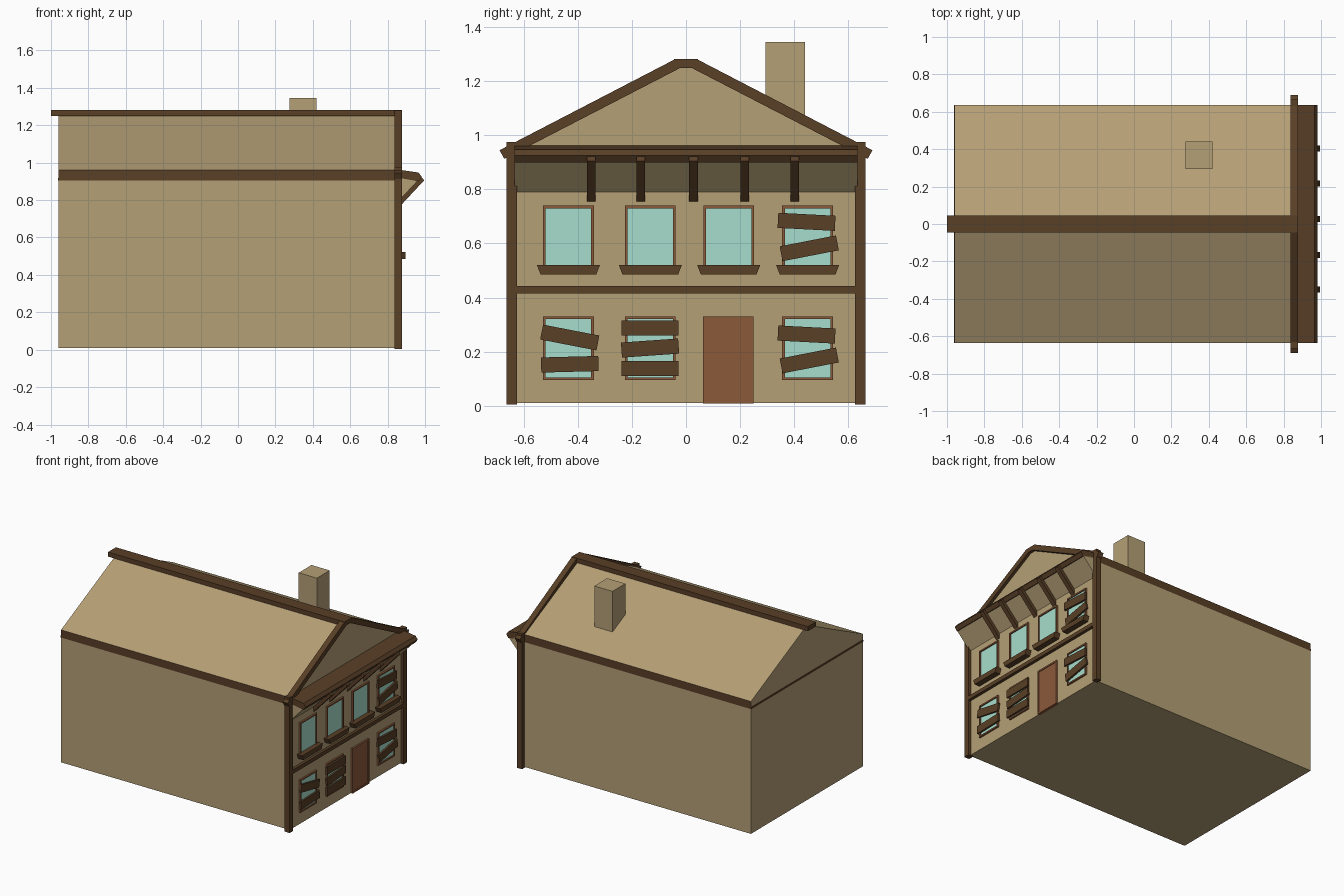
import bpy, bmesh, math
from mathutils import Matrix, Vector

cube = bpy.data.objects.get("Cube")
if cube:
    bpy.data.objects.remove(cube, do_unlink=True)


def material(name, r, g, b):
    m = bpy.data.materials.new(name)
    m.use_nodes = True
    m.diffuse_color = (r, g, b, 1)
    m.node_tree.nodes["Principled BSDF"].inputs["Base Color"].default_value = (r, g, b, 1)
    return m


TAN = material("tan plaster", 0.46, 0.35, 0.18)
WOOD = material("dark timber", 0.1, 0.05, 0.02)
DOOR = material("red brown wood", 0.26, 0.1, 0.042)
GLASS = material("pale green glass", 0.39, 0.73, 0.61)


def finish(name, bm, *mats):
    bmesh.ops.recalc_face_normals(bm, faces=bm.faces)
    me = bpy.data.meshes.new(name)
    bm.to_mesh(me)
    bm.free()
    for m in mats:
        me.materials.append(m)
    ob = bpy.data.objects.new(name, me)
    bpy.context.collection.objects.link(ob)
    return ob


def box(name, mat, x, y, z, angle=0):
    """Box from (min, max) ranges, turned about x through its centre."""
    bm = bmesh.new()
    bmesh.ops.create_cube(bm, size=1)
    size = [r[1] - r[0] for r in (x, y, z)]
    mid = Vector([(r[0] + r[1]) / 2 for r in (x, y, z)])
    bm.transform(Matrix.Translation(mid) @ Matrix.Rotation(math.radians(angle), 4, 'X')
                 @ Matrix.Diagonal((*size, 1)))
    return finish(name, bm, mat)


def prism(points, axis, lo, hi):
    """Profile in (y, z) pushed along x, or in (x, z) pushed along y."""
    bm = bmesh.new()
    place = (lambda p, d: (d, *p)) if axis == 'X' else (lambda p, d: (p[0], d, p[1]))
    face = bm.faces.new([bm.verts.new(place(p, lo)) for p in points])
    ext = bmesh.ops.extrude_face_region(bm, geom=[face])
    shift = Vector((hi - lo, 0, 0) if axis == 'X' else (0, hi - lo, 0))
    bmesh.ops.translate(bm, vec=shift, verts=[v for v in ext["geom"] if isinstance(v, bmesh.types.BMVert)])
    return bm


WALL = 0.855      # facade plane
BACK = -0.96
HALF = 0.635
EAVE = 0.96
FRONT = 0.876     # outer face of the trim

# House body, with the eaves band as dark side faces
half = [(HALF, 0.01), (HALF, 0.905), (HALF, EAVE)]
bm = prism(half + [(0, 1.265)] + [(-y, z) for y, z in reversed(half)], 'X', BACK, WALL)
bmesh.ops.recalc_face_normals(bm, faces=bm.faces)
for f in bm.faces:
    if abs(f.normal.y) > 0.9 and f.calc_center_median().z > 0.9:
        f.material_index = 1
finish("house_body", bm, TAN, WOOD)
box("back_eave_strip", WOOD, (BACK - 0.003, BACK + 0.01), (-HALF, HALF), (0.905, 0.918))

# Roof timbers and chimney
box("ridge_beam", WOOD, (-1, FRONT), (-0.045, 0.045), (1.25, 1.282))
box("chimney", TAN, (0.275, 0.42), (0.295, 0.44), (1.0, 1.345))
for side, s in (("left", 1), ("right", -1)):
    rafter = [(0, 1.282), (0.04, 1.282), (0.69, 0.945), (0.672, 0.913), (0.02, 1.25), (0, 1.25)]
    finish("gable_rafter_" + side, prism([(s * y, z) for y, z in rafter], 'X', 0.836, FRONT), WOOD)
    box("corner_post_" + side, WOOD, (0.836, FRONT), sorted((s * 0.625, s * 0.665)), (0.005, 0.975))

# Facade band between the floors
box("floor_beam", WOOD, (WALL - 0.01, FRONT), (-HALF, HALF), (0.415, 0.443))

# Awning: sloped board, plaster soffit and struts
board = [(WALL, 0.963), (0.965, 0.947), (0.982, 0.925), (0.965, 0.9), (WALL, 0.92)]
finish("awning_board", prism(board, 'Y', -HALF, HALF), WOOD)
soffit = [(WALL, 0.79), (0.962, 0.905), (WALL, 0.93)]
finish("awning_soffit", prism(soffit, 'Y', -HALF, HALF), TAN)
strut = [(WALL, 0.755), (0.995, 0.905), (0.983, 0.922), (0.965, 0.92), (WALL, 0.8)]
for y in (-0.35, -0.167, 0.028, 0.217, 0.403):
    finish("awning_strut", prism(strut, 'Y', y - 0.016, y + 0.016), WOOD)


def frame(name, y, half_w, z0, z1, t):
    """Four bars round an opening."""
    x = (WALL - 0.01, WALL + 0.012)
    for s in (-1, 1):
        box(name, DOOR, x, sorted((y + s * half_w, y + s * (half_w - t))), (z0, z1))
    box(name, DOOR, x, (y - half_w + t, y + half_w - t), (z1 - t, z1))
    box(name, DOOR, x, (y - half_w + t, y + half_w - t), (z0, z0 + t))


def window(y, z0):
    frame("window_frame", y, 0.094, z0, z0 + 0.235, 0.01)
    box("window_glass", GLASS, (WALL - 0.005, WALL + 0.004), (y - 0.085, y + 0.085), (z0 + 0.009, z0 + 0.226))


# Windows on both floors
columns = (-0.435, -0.132, 0.158, 0.45)
for i, y in enumerate(columns):
    window(y, 0.505)
    sill = [(y - 0.117, 0.521), (y + 0.117, 0.521), (y + 0.103, 0.485), (y - 0.103, 0.485)]
    finish("window_sill", prism(sill, 'X', WALL - 0.01, 0.896), WOOD)
    if i != 2:
        window(y, 0.095)

# Door
frame("door_frame", 0.156, 0.094, 0.008, 0.33, 0.011)
box("door_panel", DOOR, (WALL - 0.01, WALL + 0.007), (0.072, 0.24), (0.008, 0.32))

# Planks nailed over windows: centre y, centre z, tilt
planks = [(0.446, 0.68, -3), (0.456, 0.582, 11), (0.446, 0.263, -3), (0.456, 0.167, 11),
          (-0.43, 0.252, -11), (-0.43, 0.153, 1.5),
          (-0.133, 0.287, 0), (-0.133, 0.213, 4), (-0.133, 0.138, 0)]
for y, z, tilt in planks:
    box("window_plank", WOOD, (WALL + 0.008, FRONT), (y - 0.106, y + 0.106), (z - 0.028, z + 0.028), tilt)
